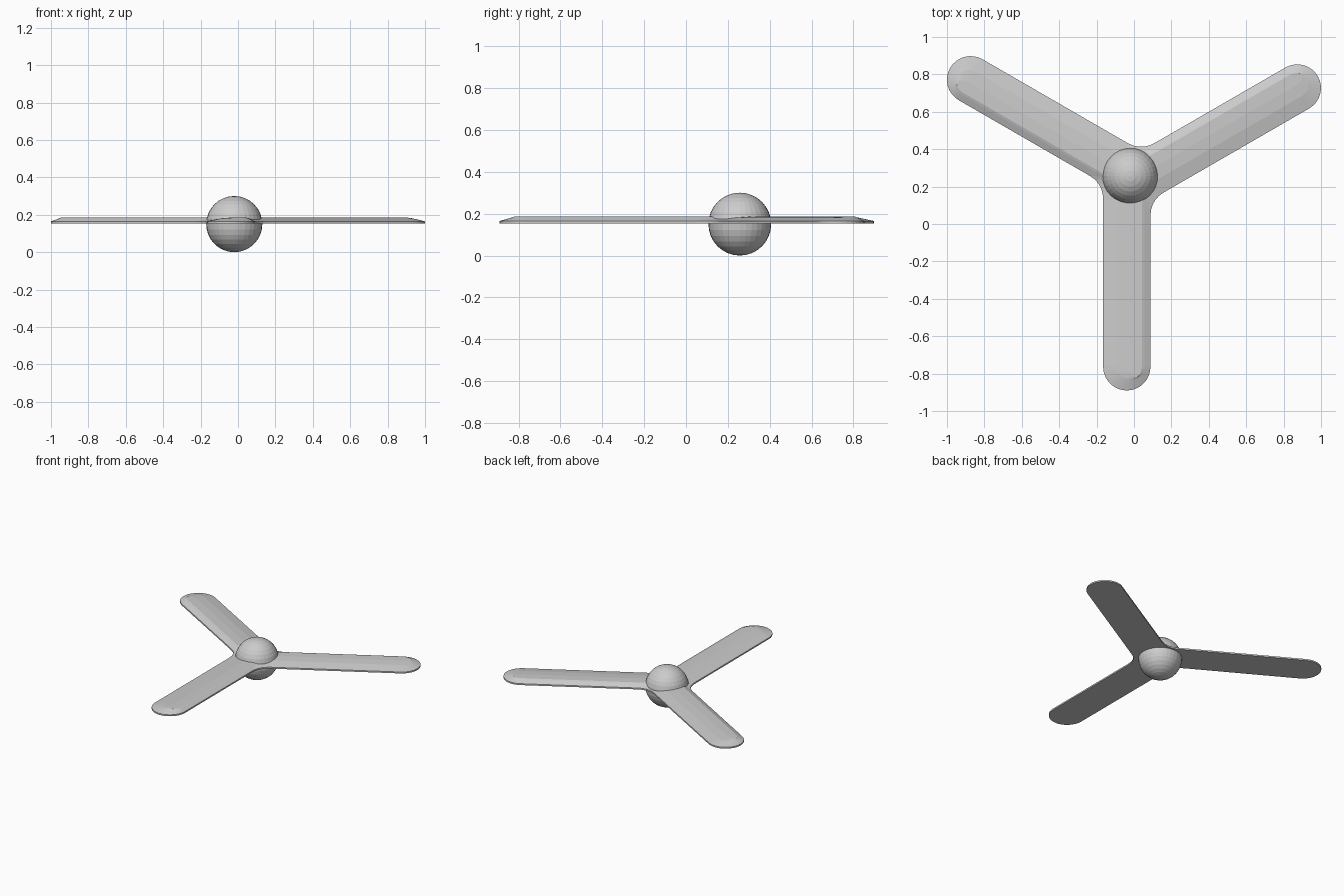
import bpy, bmesh
from math import sin, cos, pi, radians
from mathutils import Vector, Matrix

if "Cube" in bpy.data.objects:
    bpy.data.objects.remove(bpy.data.objects["Cube"])

CENTRE = Vector((-0.013, 0.245))   # axis the three blades turn around
TIP_Y = -1.008                     # centre of the rounded blade tip
ARC = 16


def outline(xl, xr, tip_r, fillet):
    """Closed three-blade outline; blade edges at xl / xr, rounded tips and root fillets."""
    cx, rx = (xl + xr) / 2, (xr - xl) / 2
    # corner where the right edge meets the next blade's left edge
    corner = Vector((xr, (0.5 * xr + xl) / 0.8660254))
    a = corner + Vector((0, -fillet))
    b = corner + fillet * Vector((0.8660254, 0.5))
    blade = [Vector((cx - rx * cos(pi * i / ARC), TIP_Y - tip_r * sin(pi * i / ARC)))
             for i in range(ARC + 1)]
    for i in range(6):
        t = i / 5
        blade.append(a * (1 - t) ** 2 + corner * 2 * t * (1 - t) + b * t * t)
    return [CENTRE + Matrix.Rotation(radians(120 * k), 2) @ p
            for k in range(3) for p in blade]


# Blades: stacked outlines from the flat underside up to the off-centre ridge
bm = bmesh.new()
levels = [(-0.152, 0.101, 0.127, 0.085, 0.154),
          (-0.152, 0.101, 0.127, 0.085, 0.165),
          (-0.075, 0.068, 0.070, 0.080, 0.181),
          (-0.010, 0.055, 0.055, 0.075, 0.186)]
rings = [[bm.verts.new((p.x, p.y, z)) for p in outline(xl, xr, tip, fil)]
         for xl, xr, tip, fil, z in levels]
n = len(rings[0])
for lo, hi in zip(rings, rings[1:]):
    for i in range(n):
        j = (i + 1) % n
        bm.faces.new((lo[i], lo[j], hi[j], hi[i]))
caps = [bm.faces.new(rings[0][::-1]), bm.faces.new(rings[-1])]
bm.normal_update()
bmesh.ops.triangulate(bm, faces=caps, ngon_method='EAR_CLIP')
bm.normal_update()
mesh = bpy.data.meshes.new("blades")
bm.to_mesh(mesh)
bm.free()
bpy.context.collection.objects.link(bpy.data.objects.new("blades", mesh))

# Hub ball
bpy.ops.mesh.primitive_uv_sphere_add(segments=32, ring_count=16, radius=0.15,
                                     location=(-0.02, 0.257, 0.15))
hub = bpy.context.object
hub.name = "hub_ball"
